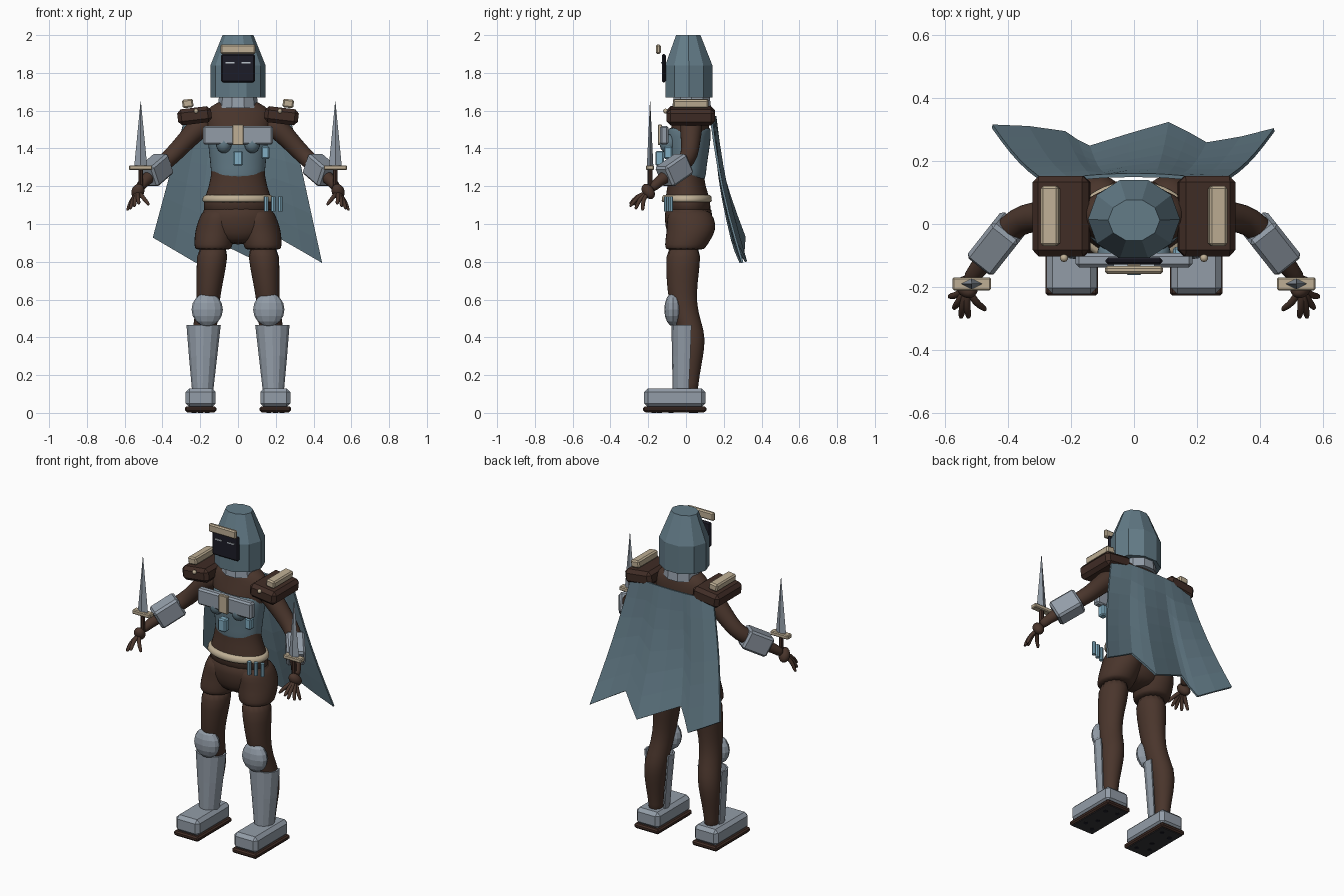
import bpy, bmesh, math
from mathutils import Vector

old = bpy.data.objects.get("Cube")
if old:
    bpy.data.objects.remove(old, do_unlink=True)


def material(name, r, g, b):
    m = bpy.data.materials.new(name)
    m.use_nodes = True
    m.diffuse_color = (r, g, b, 1)
    m.node_tree.nodes["Principled BSDF"].inputs["Base Color"].default_value = (r, g, b, 1)
    return m


SLATE = material("slate_blue", .125, .2, .245)
STEEL = material("steel_grey", .29, .335, .39)
BROWN = material("body_brown", .068, .036, .025)
LEATHER = material("dark_leather", .052, .026, .019)
BEIGE = material("beige", .52, .43, .3)
DARK = material("visor_black", .012, .012, .02)
SKY = material("pouch_blue", .22, .42, .54)
PALE = material("pale_eye", .5, .55, .6)
SOLE = material("sole_charcoal", .035, .035, .04)


def finish(bm, name, mat, smooth=False):
    bmesh.ops.recalc_face_normals(bm, faces=bm.faces)
    me = bpy.data.meshes.new(name)
    bm.to_mesh(me)
    bm.free()
    me.materials.append(mat)
    for p in me.polygons:
        p.use_smooth = smooth
    ob = bpy.data.objects.new(name, me)
    bpy.context.collection.objects.link(ob)
    return ob


def modify(ob, kind, **settings):
    m = ob.modifiers.new(kind.lower(), kind)
    for k, v in settings.items():
        setattr(m, k, v)
    return ob


def box(name, loc, size, mat, bevel=0, rot=(0, 0, 0)):
    bm = bmesh.new()
    bmesh.ops.create_cube(bm, size=1)
    bmesh.ops.scale(bm, vec=size, verts=bm.verts)
    ob = finish(bm, name, mat)
    ob.location, ob.rotation_euler = loc, rot
    if bevel:
        modify(ob, "BEVEL", width=bevel, segments=1)
    return ob


def ball(name, loc, radii, mat, u=16, v=10, smooth=True):
    bm = bmesh.new()
    bmesh.ops.create_uvsphere(bm, u_segments=u, v_segments=v, radius=1)
    bmesh.ops.scale(bm, vec=radii, verts=bm.verts)
    ob = finish(bm, name, mat, smooth)
    ob.location = loc
    return ob


def skin(bm, rings):
    n = len(rings[0])
    for a, b in zip(rings, rings[1:]):
        for i in range(n):
            bm.faces.new((a[i], a[(i + 1) % n], b[(i + 1) % n], b[i]))
    bm.faces.new(rings[0])
    bm.faces.new(rings[-1])


def loft(name, sections, mat, n=16, smooth=True):
    """Stack of level ellipses: x, y, z, x radius, y radius."""
    bm = bmesh.new()
    angles = [math.tau * i / n for i in range(n)]
    skin(bm, [[bm.verts.new((x + rx * math.cos(a), y + ry * math.sin(a), z)) for a in angles]
              for x, y, z, rx, ry in sections])
    ob = finish(bm, name, mat, smooth)
    return modify(ob, "SUBSURF", levels=1, render_levels=1) if smooth else ob


def tube(name, path, mat, n=10):
    """Round tube along a path: x, y, z, radius."""
    bm = bmesh.new()
    pts = [Vector(p[:3]) for p in path]
    rings = []
    for i, p in enumerate(pts):
        t = pts[min(i + 1, len(pts) - 1)] - pts[max(i - 1, 0)]
        q = t.to_track_quat('Z', 'Y')
        rings.append([bm.verts.new(p + q @ Vector((math.cos(math.tau * k / n), math.sin(math.tau * k / n), 0))
                                   * path[i][3]) for k in range(n)])
    skin(bm, rings)
    return modify(finish(bm, name, mat, True), "SUBSURF", levels=1, render_levels=1)


# Head: hood, collar, visor, brow and eye slits
loft("hood", [(0, .015, 1.67, .146, .131), (0, .015, 1.84, .146, .131), (0, .012, 2, .082, .068)],
     SLATE, 10, False)
loft("collar", [(0, .03, 1.615, .108, .108), (0, .03, 1.68, .1, .1)], STEEL, 10, False)
box("visor", (0, -.117, 1.825), (.18, .022, .15), DARK, .008)
box("brow_bar", (0, -.146, 1.925), (.185, .025, .05), BEIGE, .007)
for s in (-1, 1):
    box("eye_slit", (s * .042, -.13, 1.853), (.046, .005, .007), PALE)

# Torso and breastplate
loft("torso", [(0, .015, 1.03, .19, .12), (0, .01, 1.12, .188, .125), (0, .002, 1.2, .153, .1),
               (0, 0, 1.3, .138, .09), (0, .01, 1.42, .152, .108), (0, .02, 1.5, .172, .105),
               (0, .03, 1.57, .19, .092), (0, .03, 1.625, .15, .08), (0, .03, 1.66, .075, .065)], BROWN, 20)
loft("breastplate", [(0, .003, 1.23, .143, .1), (0, .005, 1.25, .143, .1), (0, .008, 1.34, .15, .107),
                     (0, .012, 1.43, .162, .12), (0, .018, 1.5, .165, .115), (0, .02, 1.515, .16, .11)], SLATE, 20)
box("chest_plate", (0, -.115, 1.47), (.37, .045, .1), STEEL, .01)
box("chest_strip", (0, -.138, 1.472), (.06, .022, .11), BEIGE, .004)
box("centre_pouch", (0, -.14, 1.348), (.052, .045, .078), SKY, .007)
box("side_pouch", (.145, -.095, 1.378), (.042, .045, .068), SKY, .007)
loft("belt", [(0, .004, 1.112, .184, .128), (0, .004, 1.12, .194, .136),
              (0, .004, 1.15, .186, .132), (0, .004, 1.158, .172, .12)], BEIGE, 24)
for i in range(3):
    x = .15 + i * .037
    loft("belt_vial", [(x, -.105 + i * .012, 1.065, .012, .012), (x, -.105 + i * .012, 1.145, .012, .012)],
         SKY, 8, False)

# Hips
loft("hips", [(0, .012, .89, .08, .08), (0, .015, .95, .19, .12), (0, .015, 1.03, .197, .132),
              (0, .01, 1.12, .185, .122)], BROWN, 20)

for s in (-1, 1):
    # Chest forms and shoulder armour
    ball("chest_form", (s * .075, -.095, 1.425), (.042, .045, .05), SLATE)
    tilt = (0, s * .12, 0)
    box("pauldron", (s * .23, .025, 1.573), (.18, .255, .085), LEATHER, .02, tilt)
    box("pauldron_strip", (s * .266, .025, 1.638), (.058, .19, .045), BEIGE, .008, tilt)
    ball("pauldron_stud", (s * .222, -.108, 1.598), (.013, .013, .013), BEIGE, 10, 6)

    # Legs: short trousers, leg, knee guard, shin guard
    loft("shorts_leg", [(s * .1, .015, 1.09, .08, .1), (s * .108, .025, 1.03, .1, .13),
                        (s * .117, .03, .97, .112, .133), (s * .128, .008, .91, .106, .122),
                        (s * .132, -.005, .872, .1, .108), (s * .132, -.005, .862, .09, .098)], BROWN)
    loft("leg", [(s * .13, -.01, .9, .09, .098), (s * .143, -.018, .76, .079, .09),
                 (s * .155, -.022, .63, .064, .078), (s * .165, -.005, .53, .062, .07),
                 (s * .178, .03, .43, .066, .07), (s * .187, .035, .35, .065, .066),
                 (s * .19, .028, .25, .052, .054), (s * .19, .02, .15, .041, .045),
                 (s * .19, .02, .1, .041, .045)], BROWN)
    ball("knee_guard", (s * .163, -.068, .547), (.083, .047, .089), STEEL, 12, 8, False)
    bm = bmesh.new()
    rows = []
    for cx, cy, z, rx, ry in ((.182, -.002, .465, .086, .07), (.185, -.005, .3, .07, .064),
                              (.187, -.01, .125, .052, .056)):
        rows.append([bm.verts.new((s * cx + rx * math.sin(a), cy - ry * math.cos(a), z))
                     for a in [math.radians(115) * (k / 4 - 1) for k in range(9)]])
    for a, b in zip(rows, rows[1:]):
        for k in range(8):
            bm.faces.new((a[k], a[k + 1], b[k + 1], b[k]))
    modify(finish(bm, "shin_guard", STEEL), "SOLIDIFY", thickness=.01, offset=0)

    # Boots with studded soles
    box("boot", (s * .198, -.06, .08), (.16, .325, .1), STEEL, .02)
    box("boot_sole", (s * .198, -.06, .02), (.167, .335, .028), LEATHER, .008)
    box("sole_plate", (s * .198, -.06, .005), (.145, .31, .006), SOLE)
    for dx, dy in ((-.035, -.17), (.035, -.14), (0, -.08), (.035, .03), (-.035, .05)):
        x, y = s * (.198 + dx), dy
        loft("sole_stud", [(x, y, 0, .013, .013), (x, y, .004, .013, .013)], DARK, 8, False)

    # Arm, forearm guard, hand
    tube("arm", [(s * .15, .03, 1.55, .06), (s * .21, .028, 1.51, .062), (s * .28, .024, 1.435, .052),
                 (s * .345, .02, 1.365, .048), (s * .395, -.01, 1.322, .047), (s * .45, -.085, 1.27, .04),
                 (s * .505, -.155, 1.215, .026), (s * .525, -.185, 1.185, .028)], BROWN, 14)
    along = Vector((s * .15, -.19, -.13))
    guard = box("forearm_guard", (s * .435, -.062, 1.285), (.105, .12, .16), STEEL, .012)
    guard.rotation_euler = along.to_track_quat('Z', 'Y').to_euler()
    palm = ball("palm", (s * .53, -.2, 1.172), (.034, .03, .045), BROWN)
    palm.rotation_euler = (.6, -s * .35, 0)
    for tx, ty, tz in ((.588, -.232, 1.07), (.573, -.27, 1.078), (.55, -.3, 1.092), (.525, -.3, 1.105),
                       (.47, -.275, 1.1)):
        base = Vector((s * .53, -.2, 1.17))
        tip = Vector((s * tx, ty, tz))
        mid = base.lerp(tip, .55) + Vector((s * .004, -.012, .008))
        tube("finger", [(*base, .013), (*mid, .0125), (*base.lerp(tip, .85), .011), (*tip, .007)], BROWN, 8)

    # Dagger
    x, y = s * .515, -.19
    loft("dagger_grip", [(x, y, 1.17, .013, .013), (x, y, 1.29, .013, .013)], LEATHER, 8, False)
    box("dagger_guard", (x, y, 1.298), (.122, .042, .026), BEIGE, .005)
    loft("dagger_blade", [(x, y, 1.31, .034, .017), (x, y, 1.648, .001, .001)], STEEL, 4, False)

# Cape with a ragged zigzag hem: hem points are x, y, z
hem = [Vector(p) for p in ((-.45, .31, .93), (-.22, .285, .795), (-.14, .25, .92), (.11, .31, .8),
                           (.23, .26, .92), (.445, .295, .795))]
cols = [hem[0]]
for a, b in zip(hem, hem[1:]):
    cols += [a.lerp(b, .5), b]
bm = bmesh.new()
grid = []
for r in range(7):
    t = r / 6
    row = []
    for c, h in enumerate(cols):
        top = Vector((h.x * .62, .155 - .12 * h.x * h.x, 1.57))
        p = top.lerp(h, t)
        p.y += -.02 * math.sin(math.pi * t) + .008 * math.sin(c * 1.3) * t
        row.append(bm.verts.new(p))
    grid.append(row)
for a, b in zip(grid, grid[1:]):
    for k in range(len(cols) - 1):
        bm.faces.new((a[k], a[k + 1], b[k + 1], b[k]))
modify(finish(bm, "cape", SLATE), "SOLIDIFY", thickness=.012, offset=0)
